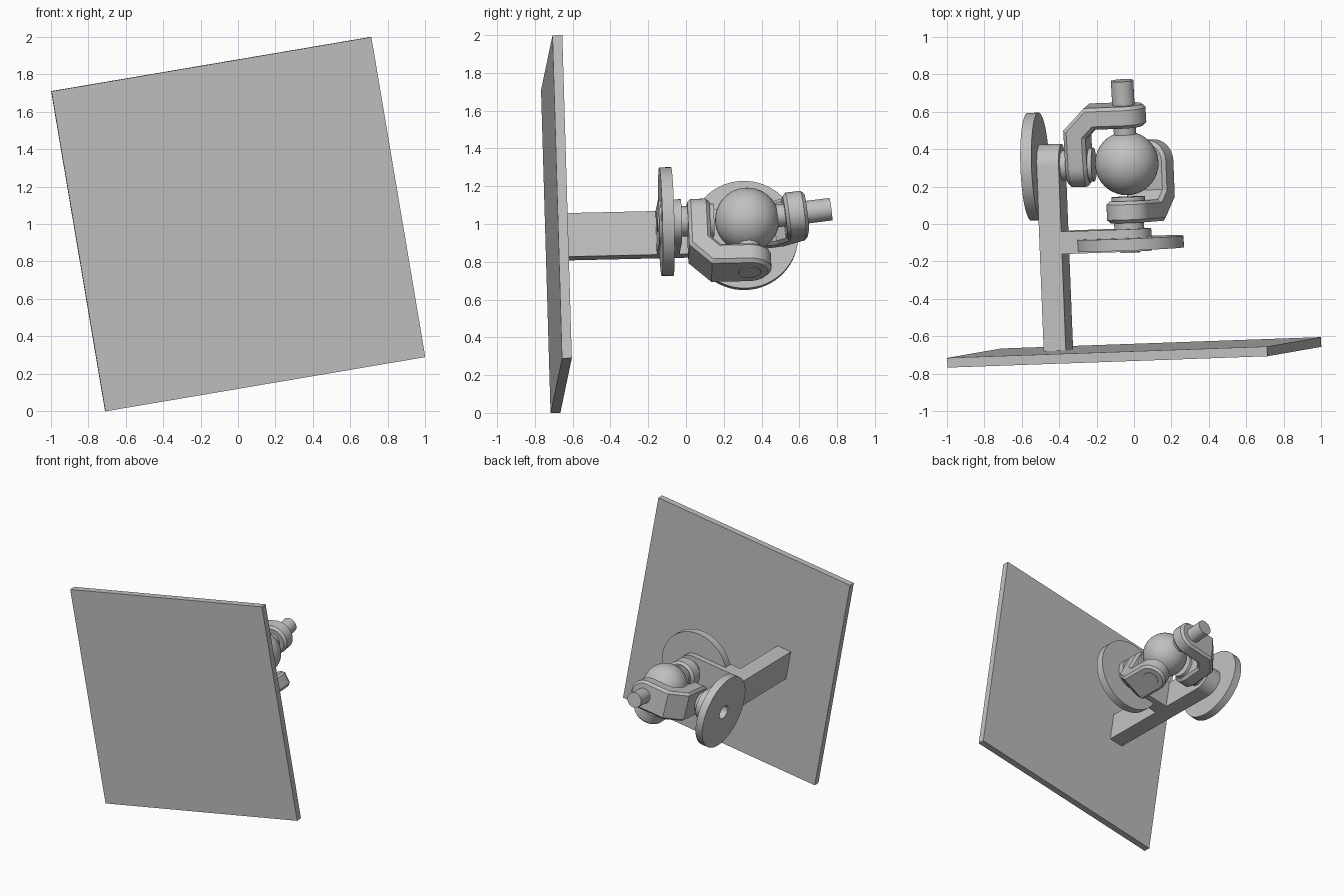
import bpy, bmesh, math
from mathutils import Vector, Matrix

old = bpy.data.objects.get("Cube")
if old:
    bpy.data.objects.remove(old, do_unlink=True)

grey = bpy.data.materials.new("plain grey")
grey.use_nodes = True
grey.diffuse_color = (0.53, 0.53, 0.53, 1)
grey.node_tree.nodes["Principled BSDF"].inputs["Base Color"].default_value = (0.53, 0.53, 0.53, 1)

# Tilted frame of the whole assembly, with its origin at the ball centre
U = Vector((0.985, 0.035, 0.167)).normalized()
W = Vector((-0.167, -0.029, 0.985))
W = (W - U * W.dot(U)).normalized()
V = W.cross(U)
REACH = 0.985                                  # plate back to ball centre
CENTRE = Vector((0, -0.66, 1.0)) + V * REACH
HALF = 0.117                                   # half width of all the straps


def finish(name, bm):
    bmesh.ops.recalc_face_normals(bm, faces=bm.faces[:])
    mesh = bpy.data.meshes.new(name)
    bm.to_mesh(mesh)
    bm.free()
    mesh.materials.append(grey)
    obj = bpy.data.objects.new(name, mesh)
    bpy.context.collection.objects.link(obj)
    bpy.ops.object.select_all(action='DESELECT')
    obj.select_set(True)
    bpy.context.view_layer.objects.active = obj
    bpy.ops.object.shade_smooth_by_angle(angle=math.radians(30))
    return obj


def place(p, q):
    """Matrix taking (p, q, width) coordinates to the world."""
    n = p.cross(q)
    return Matrix.Translation(CENTRE) @ Matrix((p, q, n)).transposed().to_4x4()


def strap(name, p, q, stations, bevel=0.0):
    """Loft a rectangular strap through (outer, inner, half width) stations."""
    bm = bmesh.new()
    m = place(p, q)
    rings = []
    for outer, inner, h in stations:
        pts = [(*outer, h), (*outer, -h), (*inner, -h), (*inner, h)]
        rings.append([bm.verts.new(m @ Vector(c)) for c in pts])
    for a, b in zip(rings, rings[1:]):
        for i in range(4):
            j = (i + 1) % 4
            bm.faces.new((a[i], a[j], b[j], b[i]))
    for ring in (rings[0], rings[-1]):
        bm.faces.new(ring)
    bmesh.ops.dissolve_degenerate(bm, dist=1e-5, edges=bm.edges[:])
    bmesh.ops.remove_doubles(bm, verts=bm.verts[:], dist=1e-5)
    bmesh.ops.recalc_face_normals(bm, faces=bm.faces[:])
    bmesh.ops.dissolve_limit(bm, angle_limit=0.02, verts=bm.verts[:], edges=bm.edges[:])
    if bevel:
        sharp = [e for e in bm.edges
                 if len(e.link_faces) == 2 and e.calc_face_angle(0) > math.radians(60)]
        bmesh.ops.bevel(bm, geom=sharp, offset=bevel, segments=1,
                        affect='EDGES', profile=0.5)
    return finish(name, bm)


def round_end(steps=12):
    """Offset and half width pairs along a half circle, from full width to tip."""
    angles = [math.pi / 2 * i / steps for i in range(steps + 1)]
    return [(HALF * math.sin(a), HALF * math.cos(a)) for a in angles]


def arm(name, p, q, start):
    """Straight frame arm that ends in a rounded eye on the p axis."""
    st = [((0.47, start), (0.35, start), HALF)]
    st += [((0.47, s), (0.35, s), h) for s, h in round_end()]
    strap(name, p, q, st)


def yoke(name, p, q):
    """Bent bracket from a hub on the p axis to an eye on the q axis."""
    o, i = 0.317, 0.2
    st = [((o, -s), (i, -s), h) for s, h in reversed(round_end())]
    st += [((o, 0.2), (i, 0.15), HALF), ((0.2, o), (0.15, i), HALF)]
    st += [((-s, o), (-s, i), h) for s, h in round_end()]
    strap(name, p, q, st, bevel=0.018)


def rod(name, axis, a, b, r, hole=0.0, sides=48):
    """Cylinder, or ring if it has a hole, along an axis through the ball."""
    bm = bmesh.new()
    side = W if abs(axis.dot(W)) < 0.9 else U
    side = (side - axis * side.dot(axis)).normalized()
    m = place(axis, side)
    profile = [(a, hole), (a, r), (b, r), (b, hole)]
    if hole:
        profile.append((a, hole))
    verts = [bm.verts.new(m @ Vector((x, y, 0))) for x, y in profile]
    edges = [bm.edges.new(pair) for pair in zip(verts, verts[1:])]
    bmesh.ops.spin(bm, geom=verts + edges, cent=CENTRE, axis=axis,
                   angle=math.tau, steps=sides)
    bmesh.ops.remove_doubles(bm, verts=bm.verts[:], dist=1e-5)
    finish(name, bm)


# Square base plate
bm = bmesh.new()
frame = Matrix.Translation(CENTRE - V * (REACH + 0.026)) @ Matrix((U, V, W)).transposed().to_4x4()
bmesh.ops.create_cube(bm, size=1, matrix=frame @ Matrix.Diagonal((1.735, 0.052, 1.735, 1)))
finish("base_plate", bm)

# Fixed frame: long arm from the plate, cross arm branching off it
arm("long_arm", -U, V, -REACH)
arm("cross_arm", -V, U, -0.41)

# Large drive discs
rod("side_disc", -U, 0.468, 0.528, 0.288, hole=0.055, sides=64)
rod("front_disc", -V, 0.397, 0.46, 0.288, sides=64)

# Swinging yokes, each turned about its own drive axis
turn_a, turn_b = math.radians(70), math.radians(6)
dir_a = U * math.cos(turn_a) - W * math.sin(turn_a)
dir_b = V * math.cos(turn_b) + W * math.sin(turn_b)
yoke("lower_yoke", -V, dir_a)
yoke("rear_yoke", -U, dir_b)

# Drive shafts, washers and hub nuts on both axes
for label, axis in (("side", -U), ("front", -V)):
    rod(label + "_shaft", axis, 0.19, 0.478, 0.052)
    rod(label + "_washer", axis, 0.31, 0.355, 0.08)
    rod(label + "_nut", axis, 0.178, 0.205, 0.09)

# Ball with its two pins
bm = bmesh.new()
bmesh.ops.create_uvsphere(bm, u_segments=40, v_segments=24, radius=0.17,
                          matrix=Matrix.Translation(CENTRE))
finish("ball", bm)
rod("lower_pin", dir_a, 0.1, 0.322, 0.06)
rod("rear_pin", dir_b, 0.1, 0.447, 0.06)
